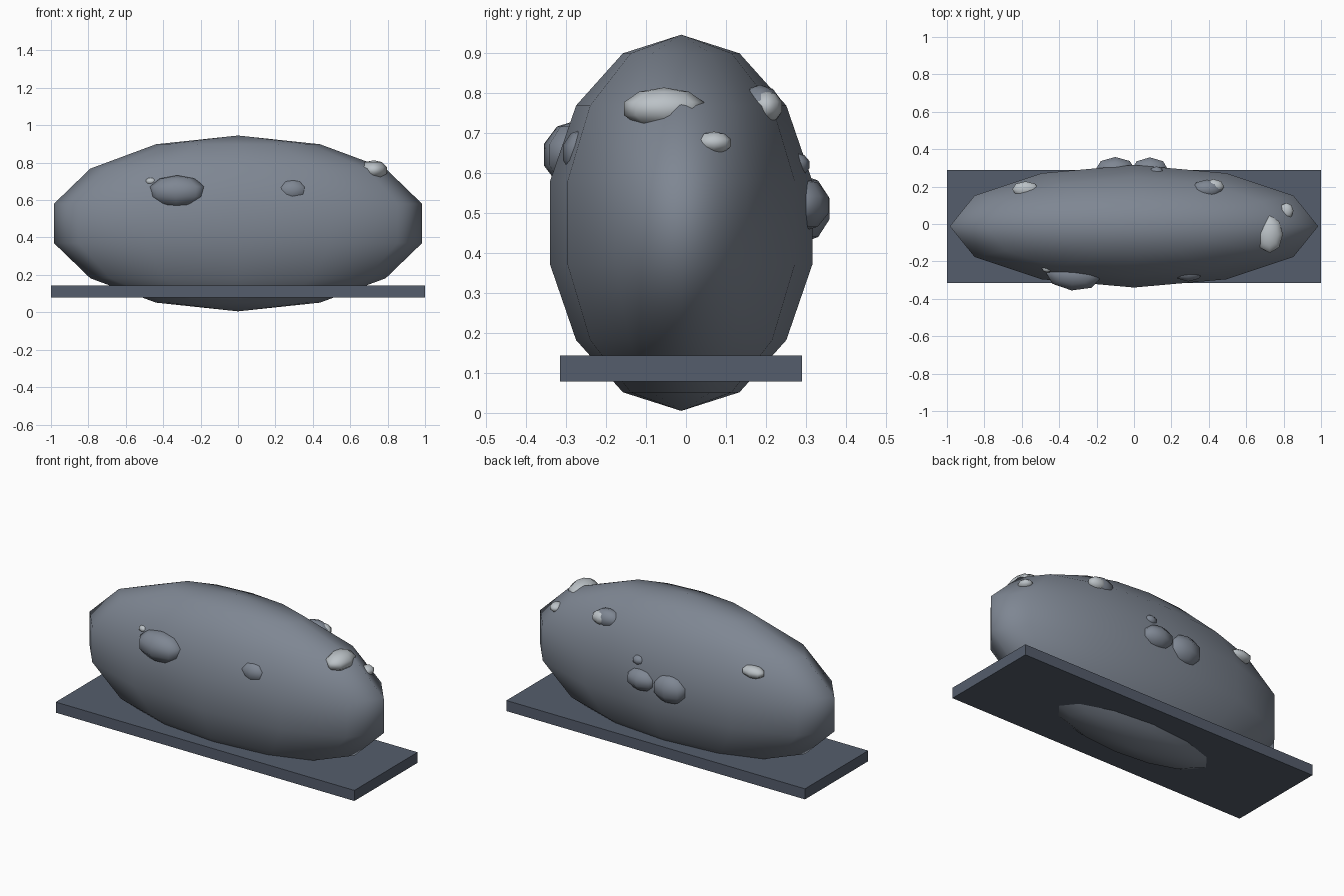
import bpy

if "Cube" in bpy.data.objects:
    bpy.data.objects.remove(bpy.data.objects["Cube"])


def material(name, color):
    m = bpy.data.materials.new(name)
    m.diffuse_color = (*color, 1)
    m.use_nodes = True
    m.node_tree.nodes["Principled BSDF"].inputs["Base Color"].default_value = m.diffuse_color
    return m


STONE = material("stone", (0.21, 0.24, 0.29))
PALE = material("pale_stone", (0.50, 0.54, 0.57))
SLATE = material("slate", (0.09, 0.11, 0.15))


def ellipsoid(name, center, radii, segments, rings, mat, rot=(0, 0, 0)):
    bpy.ops.mesh.primitive_uv_sphere_add(
        segments=segments, ring_count=rings, radius=1, location=center, rotation=rot)
    ob = bpy.context.object
    ob.name = name
    ob.scale = radii
    ob.data.materials.append(mat)
    bpy.ops.object.shade_smooth()
    return ob


# main boulder
ellipsoid("boulder", (0, -0.012, 0.475), (1.01, 0.336, 0.47), 12, 7, STONE)

# base slab
bpy.ops.mesh.primitive_cube_add(size=1, location=(0, -0.0125, 0.111))
slab = bpy.context.object
slab.name = "base_slab"
slab.scale = (2.0, 0.605, 0.064)
slab.data.materials.append(SLATE)

# small lumps half sunk in the boulder: name, center, radii, material, tilt
lumps = [
    ("front_lump", (-0.325, -0.27, 0.645), (0.157, 0.09, 0.087), STONE, (0, 0, -0.1)),
    ("front_small_lump", (0.29, -0.255, 0.65), (0.085, 0.055, 0.06), STONE, (0, 0, 0)),
    ("front_chip", (-0.465, -0.235, 0.70), (0.03, 0.025, 0.02), PALE, (0, 0, 0)),
    ("right_pale_lump", (0.725, -0.055, 0.76), (0.075, 0.105, 0.053), PALE, (0, 0, 0)),
    ("right_pale_chip", (0.815, 0.07, 0.675), (0.04, 0.045, 0.028), PALE, (0, 0, 0)),
    ("back_top_lump", (0.39, 0.185, 0.765), (0.085, 0.055, 0.055), STONE, (0, 0, 0)),
    ("back_top_chip", (0.425, 0.20, 0.765), (0.06, 0.042, 0.04), PALE, (0, 0, 0)),
    ("back_left_chip", (-0.58, 0.185, 0.70), (0.075, 0.045, 0.035), PALE, (0, 0, 0)),
    ("back_lump", (-0.10, 0.285, 0.51), (0.115, 0.077, 0.087), STONE, (0, 0, 0)),
    ("back_side_lump", (0.085, 0.285, 0.52), (0.105, 0.075, 0.068), STONE, (0, 0, 0)),
    ("back_small_chip", (0.12, 0.275, 0.62), (0.04, 0.035, 0.03), STONE, (0, 0, 0)),
]
for name, center, radii, mat, rot in lumps:
    ellipsoid(name, center, radii, 8, 5, mat, rot)
